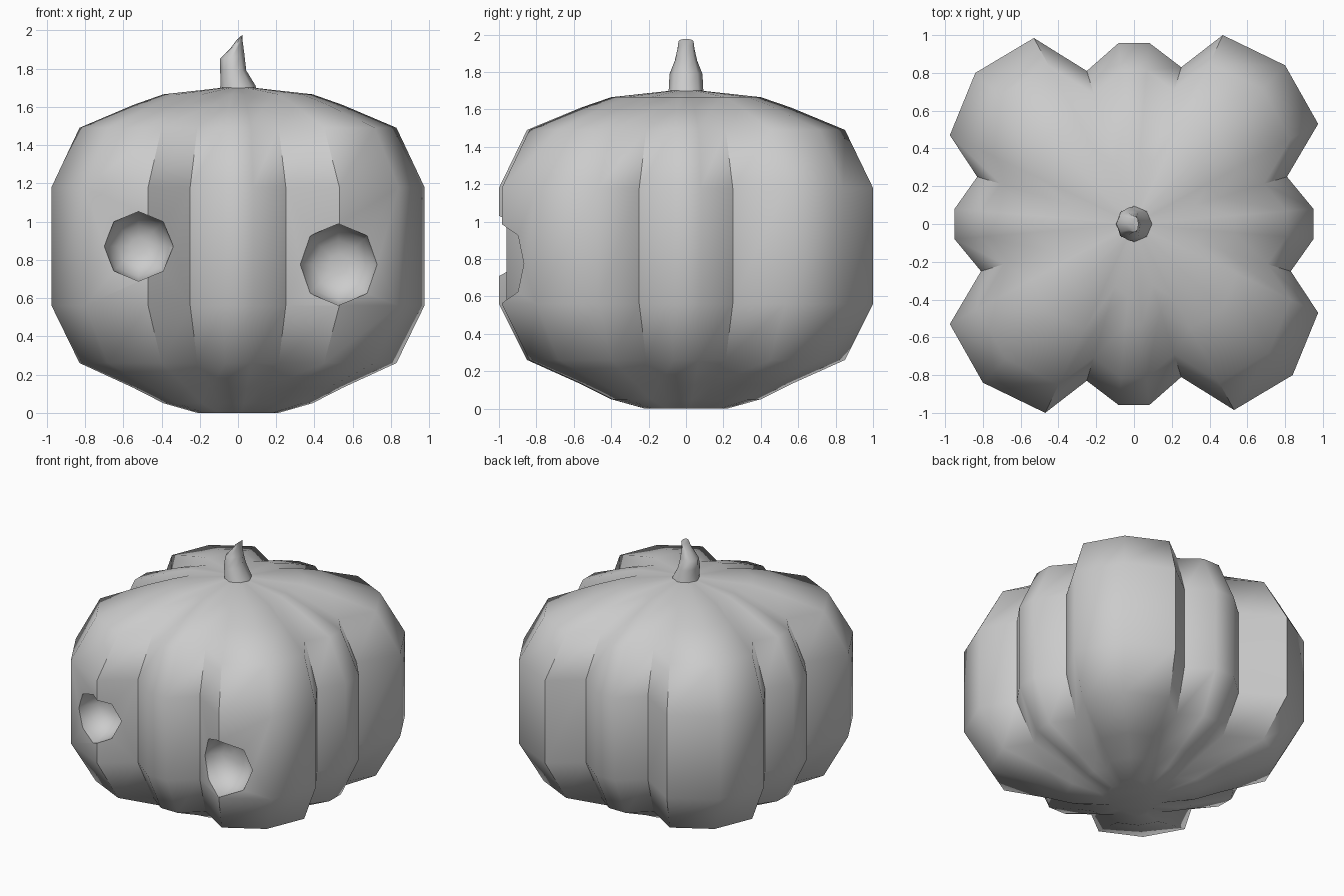
import bpy, bmesh
from math import sin, cos, pi

if "Cube" in bpy.data.objects:
    bpy.data.objects.remove(bpy.data.objects["Cube"])


def loft(name, rings):
    """Skin a list of equal-length closed rings and cap both ends."""
    bm = bmesh.new()
    rows = [[bm.verts.new(p) for p in r] for r in rings]
    n = len(rows[0])
    for a, b in zip(rows, rows[1:]):
        for i in range(n):
            j = (i + 1) % n
            bm.faces.new((a[i], a[j], b[j], b[i]))
    bm.faces.new(rows[0][::-1])
    bm.faces.new(rows[-1])
    bmesh.ops.recalc_face_normals(bm, faces=bm.faces[:])
    me = bpy.data.meshes.new(name)
    bm.to_mesh(me)
    bm.free()
    ob = bpy.data.objects.new(name, me)
    bpy.context.collection.objects.link(ob)
    return ob


def smooth(ob, angle):
    bpy.ops.object.select_all(action='DESELECT')
    bpy.context.view_layer.objects.active = ob
    ob.select_set(True)
    bpy.ops.object.shade_smooth_by_angle(angle=angle)


# Lobed outline: one quarter, rotated four times
quarter = [(.95, -.08), (.95, .08), (.81, .25), (.975, .53),
           (.80, .84), (.47, .99), (.25, .83)]
outline = []
for k in range(4):
    for x, y in quarter:
        for _ in range(k):
            x, y = -y, x
        # the back and front are slightly longer than the sides
        s = 1.01 if abs(y) > .9 else 1
        outline.append((min(.975, max(-.975, x)), y * s))

# Pumpkin body: scaled outline at each height
profile = [(0, .22), (.05, .40), (.13, .56), (.26, .85), (.56, 1), (1.18, 1),
           (1.49, .85), (1.61, .56), (1.665, .40), (1.70, .08)]
body = loft("pumpkin_body", [[(x * s, y * s, z) for x, y in outline]
                             for z, s in profile])

# Eye sockets: eight-sided bowls cut into the front corner lobes
for side, ex, ez, r in (("left", -.52, .87, .182), ("right", .525, .775, .213)):
    bowl = [(-1.3, 1), (-.9, 1), (-.82, .88), (-.76, .6), (-.74, .25)]
    cutter = loft(side + "_eye_cutter",
                  [[(ex + r * f * cos(i * pi / 4), y, ez + r * f * sin(i * pi / 4))
                    for i in range(8)] for y, f in bowl])
    smooth(cutter, 1.2)
    cutter.hide_render = True
    mod = body.modifiers.new(side + "_eye", 'BOOLEAN')
    mod.operation = 'DIFFERENCE'
    mod.solver = 'EXACT'
    mod.object = cutter
    bpy.context.view_layer.objects.active = body
    bpy.ops.object.modifier_apply(modifier=mod.name)
    bpy.data.objects.remove(cutter)
smooth(body, 1.0)

# Stem: eight-sided, bent towards a slanted tip (z, centre x, rx, ry, slant)
stem_rings = [(1.68, 0, .10, .10, 0), (1.71, 0, .092, .092, 0),
              (1.79, -.025, .068, .088, 0), (1.86, -.03, .064, .06, .01),
              (1.925, -.008, .032, .045, .02), (1.965, .01, .014, .04, .012)]
stem = loft("stem", [[(cx + rx * cos(i * pi / 4), ry * sin(i * pi / 4),
                       z + sl * cos(i * pi / 4)) for i in range(8)]
                     for z, cx, rx, ry, sl in stem_rings])
smooth(stem, 1.0)
